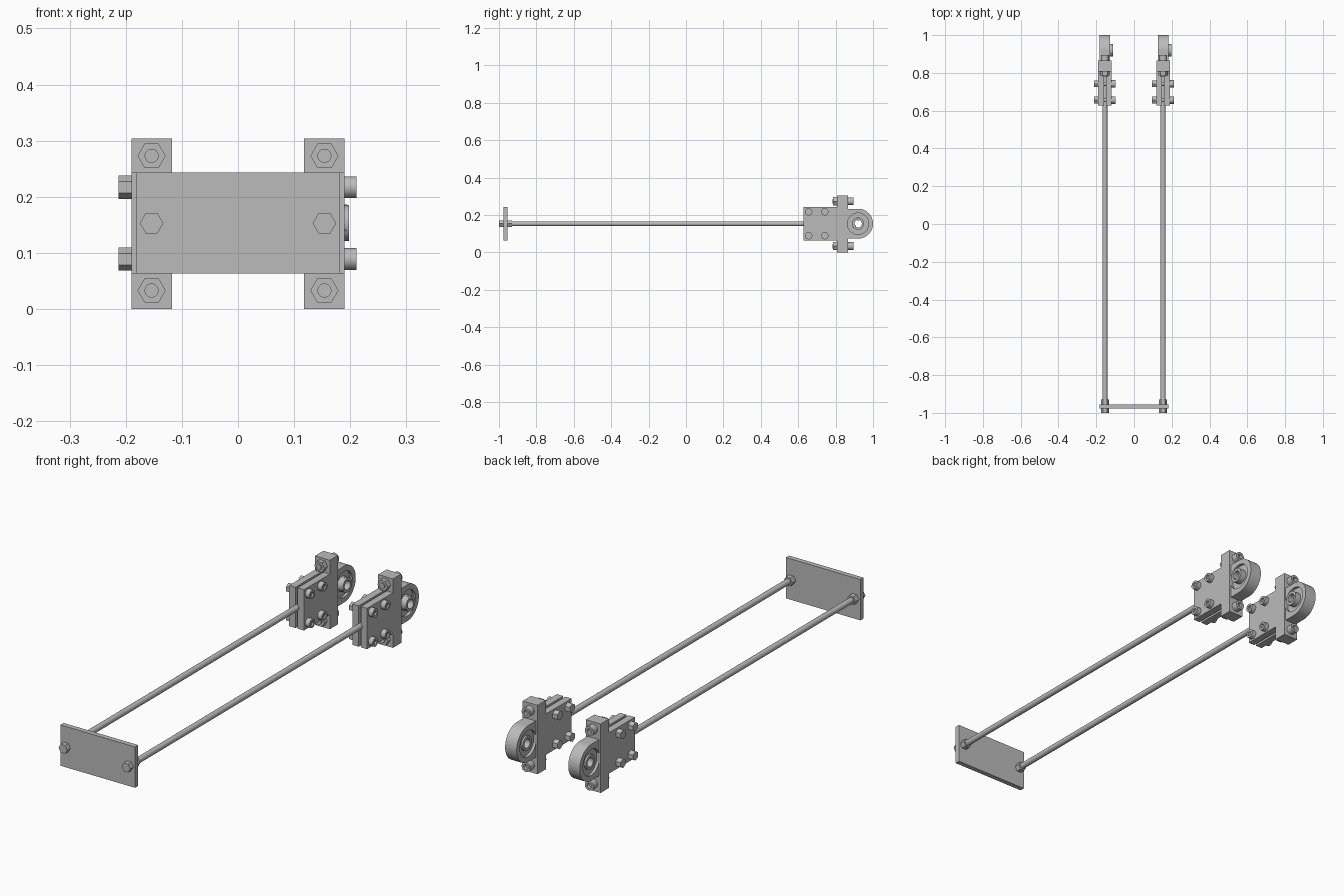
import bpy
import bmesh
from math import pi, sin, cos
from mathutils import Matrix, Vector

cube = bpy.data.objects.get("Cube")
if cube:
    bpy.data.objects.remove(cube, do_unlink=True)

steel = bpy.data.materials.new("steel grey")
steel.use_nodes = True
steel.diffuse_color = (0.5, 0.5, 0.5, 1)
steel.node_tree.nodes["Principled BSDF"].inputs["Base Color"].default_value = (0.5, 0.5, 0.5, 1)

MID = 0.153          # height of the rod axis
RING_Y = 0.92        # bearing centre
RING_R = 0.08


def finish(name, bm, smooth=False):
    bmesh.ops.recalc_face_normals(bm, faces=bm.faces)
    mesh = bpy.data.meshes.new(name)
    bm.to_mesh(mesh)
    bm.free()
    obj = bpy.data.objects.new(name, mesh)
    bpy.context.collection.objects.link(obj)
    mesh.materials.append(steel)
    if smooth:
        bpy.ops.object.select_all(action='DESELECT')
        obj.select_set(True)
        bpy.context.view_layer.objects.active = obj
        bpy.ops.object.shade_smooth_by_angle(angle=pi / 6)
    return obj


def box(name, x, y, z):
    """Box from three (low, high) ranges."""
    bm = bmesh.new()
    bmesh.ops.create_cube(bm, size=1)
    for v in bm.verts:
        v.co = Vector(sum(r) / 2 + c * (r[1] - r[0]) for r, c in zip((x, y, z), v.co))
    return finish(name, bm)


def bar(name, axis, start, length, radius, sides=24, socket=0):
    """Cylinder or hexagon growing from start along +x or +y, with an optional socket."""
    bm = bmesh.new()
    turn = Matrix.Rotation(pi / 2, 4, 'Y') if axis == 'X' else Matrix.Rotation(-pi / 2, 4, 'X')
    place = (Matrix.Translation(start) @ turn @ Matrix.Rotation(pi / 6, 4, 'Z')
             @ Matrix.Translation((0, 0, length / 2)))
    bmesh.ops.create_cone(bm, cap_ends=True, segments=sides, radius1=radius,
                          radius2=radius, depth=length, matrix=place)
    if socket:
        i = 'XY'.index(axis)
        cap = max(bm.faces, key=lambda f: f.calc_center_median()[i])
        bmesh.ops.inset_region(bm, faces=[cap], thickness=radius - socket)
        sunk = bmesh.ops.extrude_discrete_faces(bm, faces=[cap])['faces'][0]
        for v in sunk.verts:
            v.co[i] -= length * 0.5
    return finish(name, bm, smooth=sides > 6)


def lathe(name, x, profile):
    """Closed (x, radius) profile turned about the bearing axis."""
    bm = bmesh.new()
    verts = [bm.verts.new((x + a, RING_Y, MID + r)) for a, r in profile]
    edges = [bm.edges.new((verts[i - 1], verts[i])) for i in range(len(verts))]
    bmesh.ops.spin(bm, geom=verts + edges, cent=(x, RING_Y, MID), axis=(1, 0, 0),
                   angle=2 * pi, steps=48, use_merge=True)
    bmesh.ops.remove_doubles(bm, verts=bm.verts, dist=1e-5)
    return finish(name, bm, smooth=True)


def neck(name, x, half):
    """Web between flange and ring, hollowed to fit inside the ring wall."""
    bm = bmesh.new()
    pts = [(0.86, -RING_R), (RING_Y, -RING_R)]
    for i in range(17):
        a = -pi / 2 - pi * i / 16
        pts.append((RING_Y + 0.07 * cos(a), 0.07 * sin(a)))
    pts += [(RING_Y, RING_R), (0.86, RING_R)]
    face = bm.faces.new([bm.verts.new((x - half, y, MID + z)) for y, z in pts])
    grown = bmesh.ops.extrude_face_region(bm, geom=[face])['geom']
    bmesh.ops.translate(bm, vec=(2 * half, 0, 0),
                        verts=[g for g in grown if isinstance(g, bmesh.types.BMVert)])
    return finish(name, bm)


# Plate joining the two rods
box("end_plate", (-0.182, 0.182), (-0.977, -0.955), (0.063, 0.243))

for side, cx in (("right", -0.154), ("left", 0.154)):
    # Rod with a nut on each face of the plate
    bar(side + "_rod", 'Y', (cx, -0.96, MID), 1.75, 0.013)
    bar(side + "_outer_rod_nut", 'Y', (cx, -1.0, MID), 0.024, 0.021, 6)
    bar(side + "_inner_rod_nut", 'Y', (cx, -0.955, MID), 0.025, 0.021, 6)

    # Split clamp block: two cheeks with a slot, closed by the flange
    for part, a, b in (("inner", -0.036, -0.005), ("outer", 0.005, 0.036)):
        box(f"{side}_{part}_cheek", (cx + a, cx + b), (0.628, 0.81), (0.063, 0.243))
    box(side + "_flange", (cx - 0.036, cx + 0.036), (0.808, 0.866), (0, 0.304))

    # Bearing ring, its web, and the bearing with a protruding sleeve
    neck(side + "_ring_web", cx, 0.028)
    lathe(side + "_bearing_ring", cx,
          [(-0.028, 0.057), (-0.028, RING_R), (0.028, RING_R), (0.028, 0.057)])
    lathe(side + "_bearing_race", cx,
          [(-0.016, 0.03), (-0.016, 0.058), (0.016, 0.058), (0.016, 0.03)])
    lathe(side + "_bearing_sleeve", cx,
          [(-0.024, 0.02), (-0.024, 0.032), (0.044, 0.032), (0.044, 0.02)])

    # Set screws in the sleeve
    for angle in (pi / 2, pi * 7 / 6):
        bm = bmesh.new()
        spot = Matrix.Translation((cx + 0.034, RING_Y, MID)) @ Matrix.Rotation(angle - pi / 2, 4, 'X')
        bmesh.ops.create_cone(bm, cap_ends=True, segments=12, radius1=0.006, radius2=0.006,
                              depth=0.016, matrix=spot @ Matrix.Translation((0, 0, 0.025)))
        finish(side + "_set_screw", bm, smooth=True)

    for dz in (-0.064, 0.064):
        # Cross bolts through the cheeks
        for y in (0.656, 0.742):
            z = MID + dz
            bar(side + "_clamp_bolt", 'X', (cx - 0.05, y, z), 0.1, 0.011)
            bar(side + "_clamp_nut", 'X', (cx - 0.059, y, z), 0.024, 0.0205, 6)
            bar(side + "_clamp_bolt_head", 'X', (cx + 0.035, y, z), 0.022, 0.0195, socket=0.01)

    for z in (0.033, 0.273):
        # Flange bolts: nut at the front, socket head at the back
        bar(side + "_flange_bolt", 'Y', (cx, 0.782, z), 0.09, 0.0125)
        bar(side + "_flange_nut", 'Y', (cx, 0.787, z), 0.022, 0.025, 6)
        bar(side + "_flange_bolt_head", 'Y', (cx, 0.865, z), 0.03, 0.021, socket=0.011)
